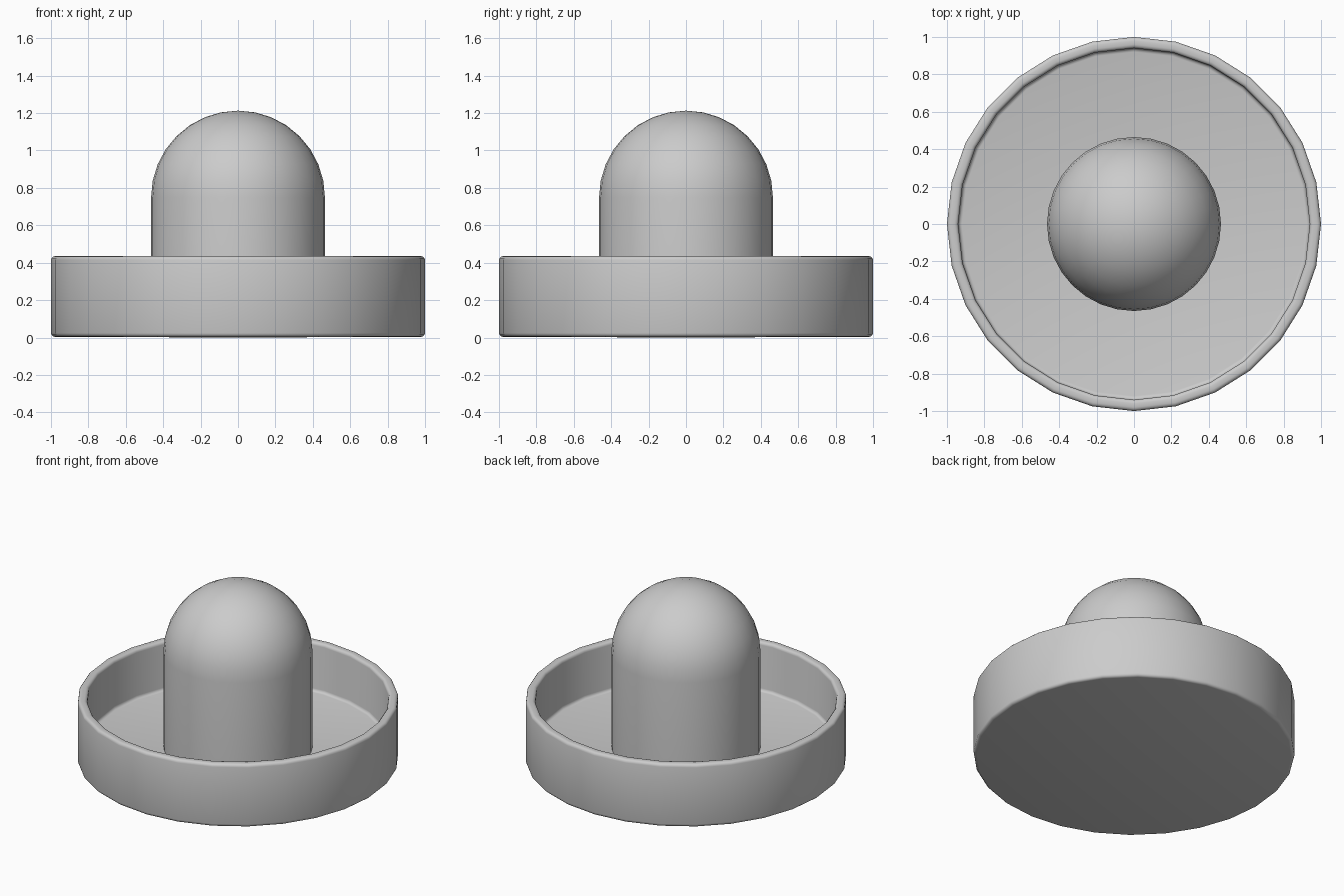
import bpy, bmesh, math

# Remove the default object
cube = bpy.data.objects.get("Cube")
if cube:
    bpy.data.objects.remove(cube, do_unlink=True)

# Single plain colour
GREY = (0.6, 0.6, 0.6, 1.0)
grey = bpy.data.materials.new("mid_grey")
grey.use_nodes = True
grey.diffuse_color = GREY
grey.node_tree.nodes["Principled BSDF"].inputs["Base Color"].default_value = GREY


def corner(radius, cx, cz, start, end, steps=3):
    """Arc points (r, z) between two angles in degrees."""
    points = []
    for i in range(steps + 1):
        a = math.radians(start + (end - start) * i / steps)
        points.append((cx + radius * math.cos(a), cz + radius * math.sin(a)))
    return points


def lathe(name, profile, sides):
    """Turn an (r, z) profile around the vertical axis."""
    bm = bmesh.new()
    verts = [bm.verts.new((max(r, 0.0), 0, z)) for r, z in profile]
    edges = [bm.edges.new(pair) for pair in zip(verts, verts[1:])]
    bmesh.ops.spin(bm, geom=verts + edges, cent=(0, 0, 0), axis=(0, 0, 1),
                   angle=math.tau, steps=sides, use_duplicate=False)
    bmesh.ops.remove_doubles(bm, verts=bm.verts, dist=0.0005)
    bmesh.ops.recalc_face_normals(bm, faces=bm.faces)
    mesh = bpy.data.meshes.new(name)
    bm.to_mesh(mesh)
    bm.free()
    mesh.materials.append(grey)
    obj = bpy.data.objects.new(name, mesh)
    bpy.context.collection.objects.link(obj)
    bpy.ops.object.select_all(action='DESELECT')
    obj.select_set(True)
    bpy.context.view_layer.objects.active = obj
    bpy.ops.object.shade_smooth_by_angle(angle=math.radians(40))
    return obj


# Round tray: underside, outer wall, rounded rim, inner wall, floor
ROUND = 0.02
RIM = 0.435
FLOOR = 0.10
INNER = 0.94
tray = [(0, 0)]
tray += corner(ROUND, 1 - ROUND, 0.004 + ROUND, -90, 0)
tray += corner(ROUND, 1 - ROUND, RIM - ROUND, 0, 90)
tray += corner(ROUND, INNER + ROUND, RIM - ROUND, 90, 180)
tray += corner(ROUND, INNER - ROUND, FLOOR + ROUND, 0, -90)
tray += [(0, FLOOR)]
lathe("tray", tray, 28)

# Central knob: straight post with a hemispherical top
KNOB = 0.465
knob = [(0, FLOOR - 0.03), (KNOB, FLOOR - 0.03)]
knob += corner(KNOB, 0, 1.213 - KNOB, 0, 90, steps=8)
lathe("knob", knob, 32)
